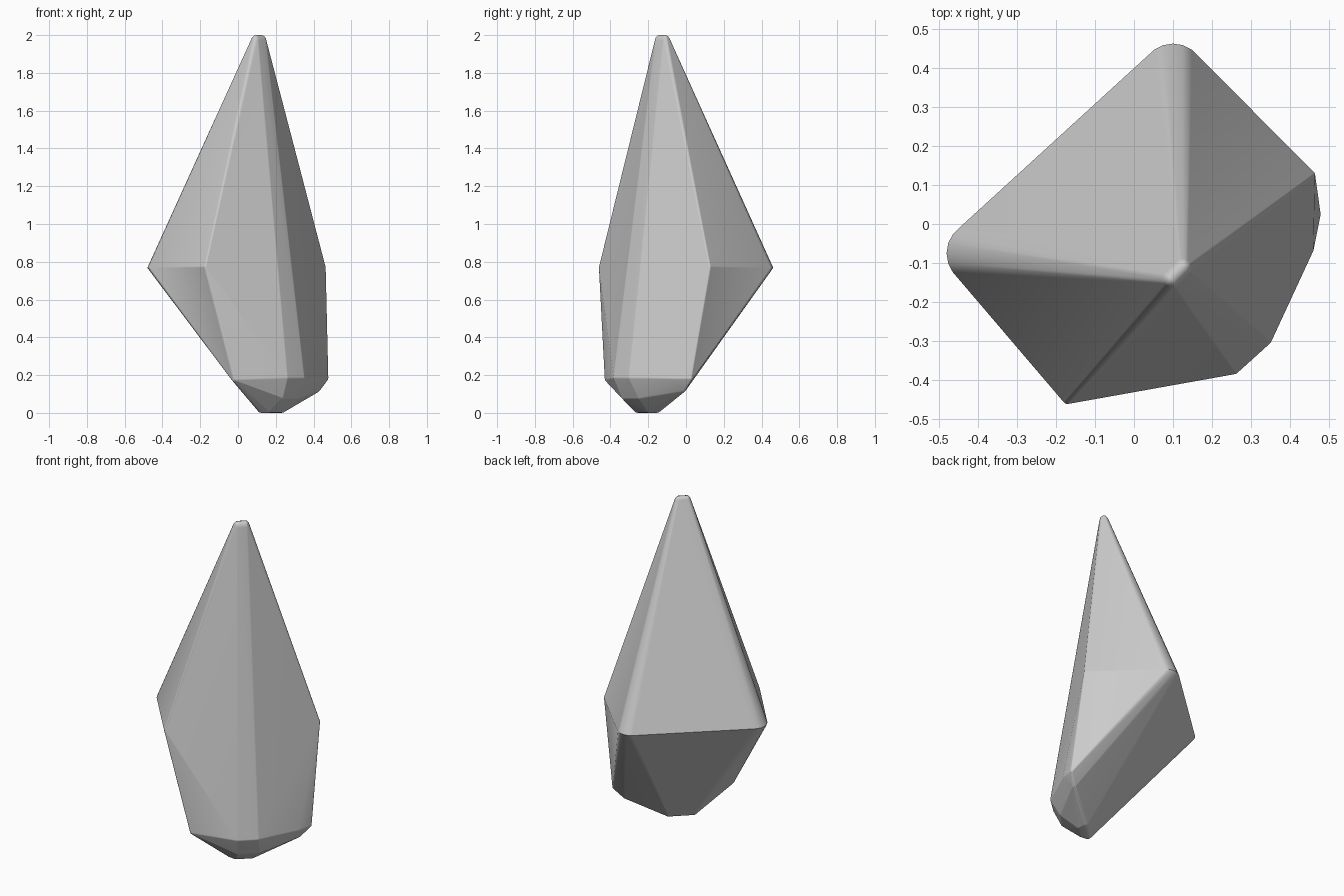
import bpy
import bmesh
import math
from mathutils import Vector

cube = bpy.data.objects.get("Cube")
if cube:
    bpy.data.objects.remove(cube, do_unlink=True)

# Stone material
stone = bpy.data.materials.new("grey stone")
stone.use_nodes = True
grey = (0.6, 0.6, 0.6, 1)
stone.diffuse_color = grey
stone.node_tree.nodes["Principled BSDF"].inputs["Base Color"].default_value = grey


def rounded_corner(bm, centre, radius, height, around=20, rings=6):
    """Add the points of a small ellipsoid that rounds one corner."""
    for i in range(rings + 1):
        lat = math.pi * (i / rings - 0.5)
        steps = 1 if i in (0, rings) else around
        for j in range(steps):
            lon = math.tau * j / steps
            bm.verts.new(Vector(centre) + Vector((
                radius * math.cos(lat) * math.cos(lon),
                radius * math.cos(lat) * math.sin(lon),
                height * math.sin(lat))))


# Corners: centre, horizontal radius, vertical radius
tip = [((0.095, -0.14, 1.97), 0.025, 0.03),
       ((0.125, -0.11, 1.97), 0.025, 0.03)]
back_corners = [((0.1, 0.38, 0.768), 0.082, 0.018),
                ((-0.398, -0.075, 0.768), 0.082, 0.018)]
girdle_corners = [((-0.17, -0.448, 0.77), 0.013, 0.015),
                  ((0.452, 0.125, 0.77), 0.012, 0.015)]
lower_corners = [((-0.015, -0.412, 0.18), 0.018, 0.018),
                 ((0.468, 0.025, 0.185), 0.01, 0.015),
                 ((0.45, -0.065, 0.185), 0.01, 0.015)]
keel = [((0.255, -0.37, 0.19), 0.015, 0.02),
        ((0.338, -0.295, 0.19), 0.015, 0.02),
        ((0.23, -0.325, 0.09), 0.02, 0.02),
        ((0.31, -0.245, 0.09), 0.02, 0.02),
        ((0.42, -0.015, 0.125), 0.015, 0.015)]
foot = [((0.125, -0.25, 0.025), 0.025, 0.025),
        ((0.225, -0.155, 0.025), 0.025, 0.025),
        ((0.165, -0.255, 0.025), 0.025, 0.025),
        ((0.23, -0.195, 0.025), 0.025, 0.025)]

# Wrap one rounded, faceted skin around all the corners
bm = bmesh.new()
for corner in tip + back_corners + girdle_corners + lower_corners + keel + foot:
    rounded_corner(bm, *corner)
bmesh.ops.convex_hull(bm, input=bm.verts)
loose = [v for v in bm.verts if not v.link_faces]
bmesh.ops.delete(bm, geom=loose, context='VERTS')
bmesh.ops.dissolve_limit(bm, angle_limit=math.radians(0.5),
                         verts=bm.verts, edges=bm.edges)
bmesh.ops.recalc_face_normals(bm, faces=bm.faces)

mesh = bpy.data.meshes.new("crystal_shard")
bm.to_mesh(mesh)
bm.free()
mesh.materials.append(stone)
shard = bpy.data.objects.new("crystal_shard", mesh)
bpy.context.collection.objects.link(shard)

# Smooth the rounded edges, with face-weighted normals for flat facets
bpy.ops.object.select_all(action='DESELECT')
shard.select_set(True)
bpy.context.view_layer.objects.active = shard
bpy.ops.object.shade_smooth_by_angle(angle=math.radians(35))
weighted = shard.modifiers.new("facet normals", 'WEIGHTED_NORMAL')
weighted.keep_sharp = True
